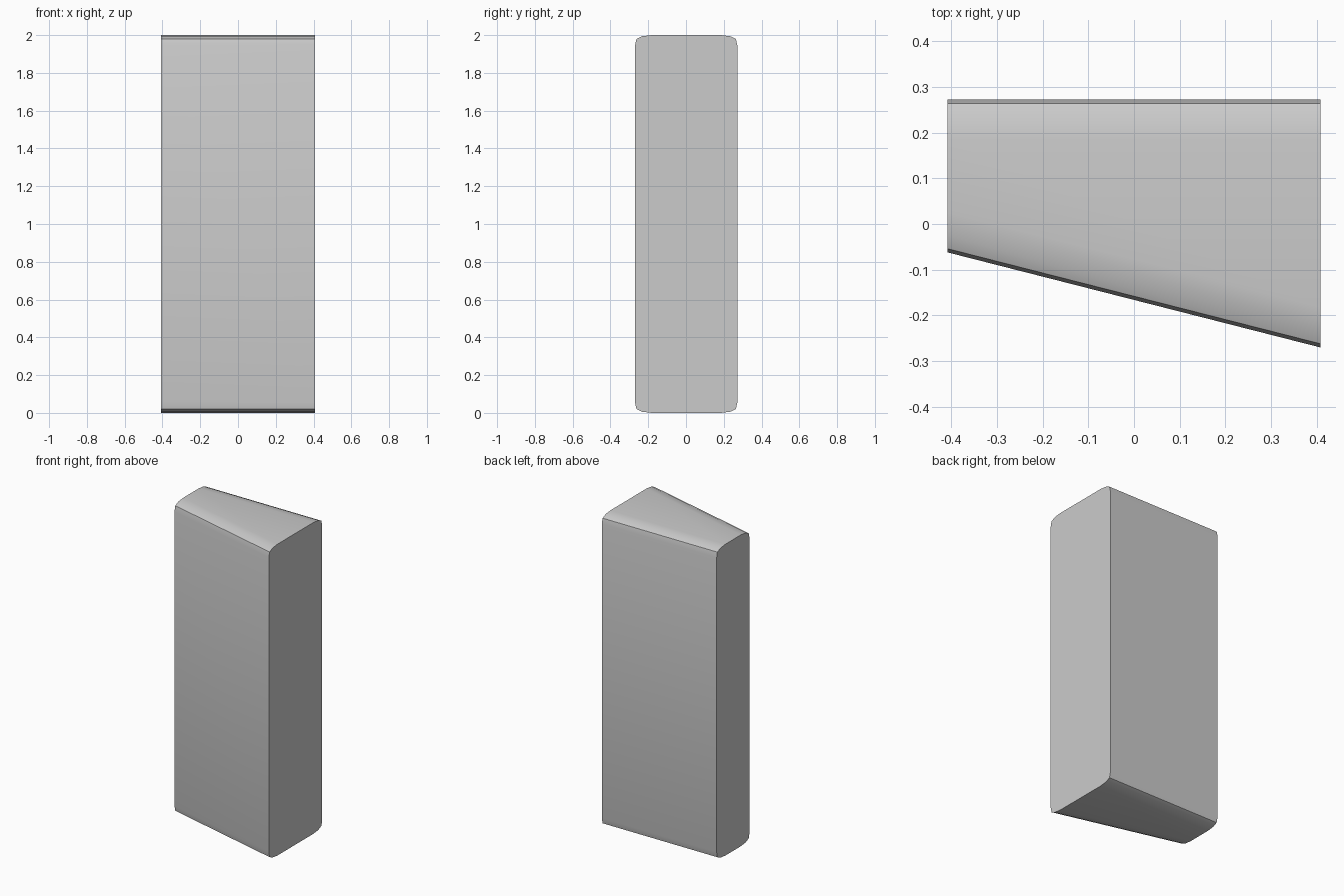
import bpy, bmesh

if "Cube" in bpy.data.objects:
    bpy.data.objects.remove(bpy.data.objects["Cube"])

HALF_X, BACK, HEIGHT = 0.408, 0.272, 2.0
FRONT = {-HALF_X: -0.062, HALF_X: -0.27}
# Softened corner: (inset in y, inset in z)
CORNER = [(0, 0.055), (0.008, 0.02), (0.038, 0.006), (0.088, 0)]


def section(front):
    """Softened rectangle in the YZ plane, from front to BACK."""
    low = [(front + a, b) for a, b in CORNER]
    low += [(BACK - a, b) for a, b in reversed(CORNER)]
    return low + [(y, HEIGHT - z) for y, z in reversed(low)]


# Tapered block: two end sections joined along x
bm = bmesh.new()
left, right = [[bm.verts.new((x, y, z)) for y, z in section(f)]
               for x, f in FRONT.items()]
n = len(left)
for i in range(n):
    j = (i + 1) % n
    bm.faces.new((left[i], left[j], right[j], right[i]))
bm.faces.new(left)
bm.faces.new(right)
bmesh.ops.recalc_face_normals(bm, faces=bm.faces)
mesh = bpy.data.meshes.new("tapered_block")
bm.to_mesh(mesh)
bm.free()
block = bpy.data.objects.new("tapered_block", mesh)
bpy.context.collection.objects.link(block)

# Smooth the softened corners, keep hard edges crisp
bpy.context.view_layer.objects.active = block
block.select_set(True)
bpy.ops.object.shade_smooth_by_angle(angle=0.55)
